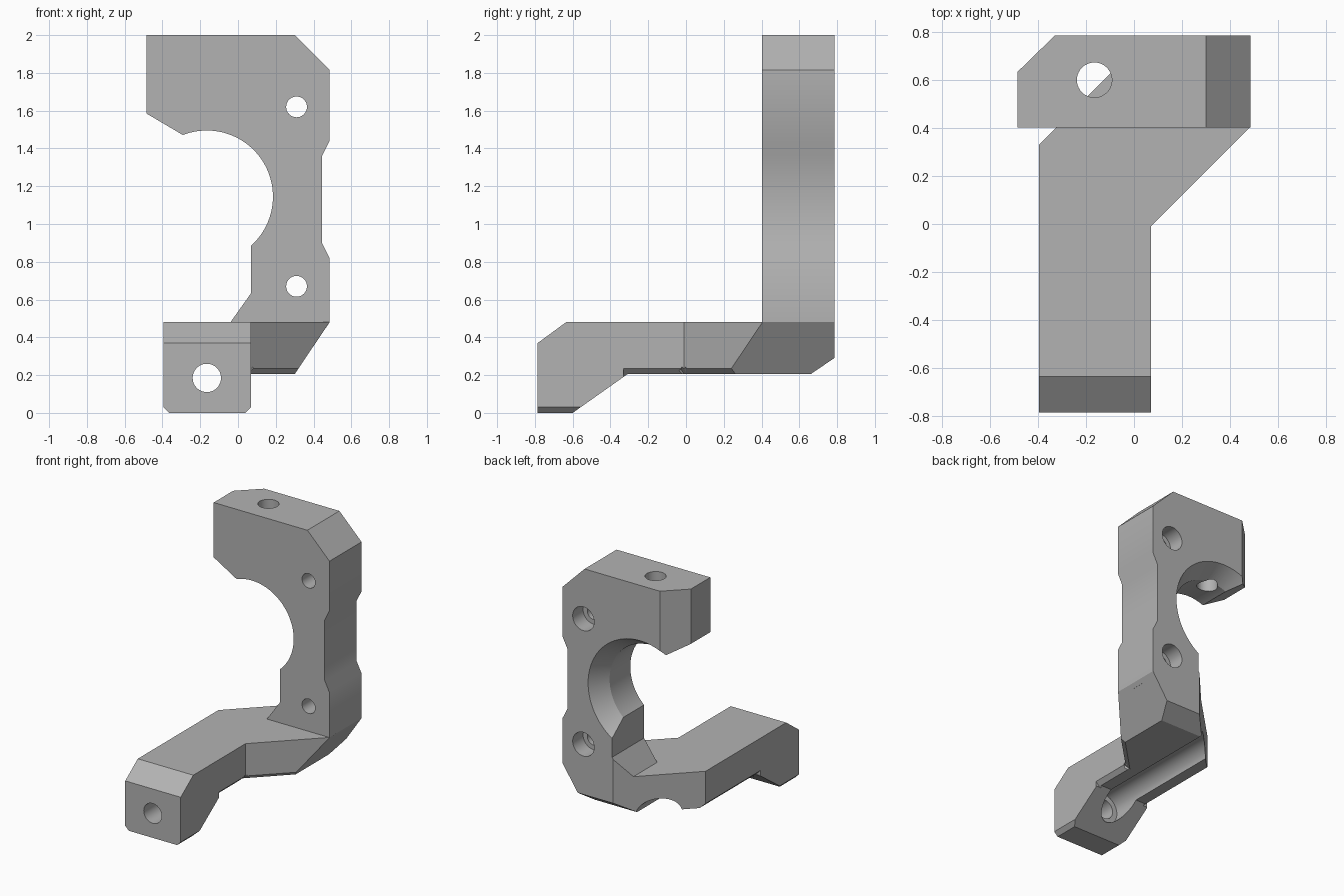
import bpy, bmesh
from mathutils import Vector

if "Cube" in bpy.data.objects:
    bpy.data.objects.remove(bpy.data.objects["Cube"])

grey = bpy.data.materials.new("plain grey")
grey.use_nodes = True
grey.diffuse_color = (0.45, 0.45, 0.45, 1)
grey.node_tree.nodes["Principled BSDF"].inputs["Base Color"].default_value = (0.45, 0.45, 0.45, 1)


def finish(bm, name):
    bmesh.ops.recalc_face_normals(bm, faces=bm.faces)
    mesh = bpy.data.meshes.new(name)
    bm.to_mesh(mesh)
    bm.free()
    mesh.materials.append(grey)
    obj = bpy.data.objects.new(name, mesh)
    bpy.context.collection.objects.link(obj)
    return obj


def loft(name, rings):
    """Closed solid through equal-length rings of points."""
    bm = bmesh.new()
    loops = [[bm.verts.new(p) for p in ring] for ring in rings]
    n = len(loops[0])
    for a, b in zip(loops, loops[1:]):
        for i in range(n):
            j = (i + 1) % n
            bm.faces.new((a[i], a[j], b[j], b[i]))
    bm.faces.new(loops[0])
    bm.faces.new(loops[-1])
    return finish(bm, name)


def prism(name, outline, axis, lo, hi):
    """Extrude a 2D outline along one axis."""
    def place(p, d):
        p = list(p)
        p.insert("xyz".index(axis), d)
        return p
    return loft(name, [[place(p, d) for p in outline] for d in (lo, hi)])


def lathe(name, centre, axis, profile, sides=64):
    """Round cutter: profile holds (position along axis, radius)."""
    quat = Vector(axis).to_track_quat("Z", "Y")
    u, v, w = (quat @ Vector(e) for e in ((1, 0, 0), (0, 1, 0), (0, 0, 1)))
    from_angle = [Vector((1, 0)), ]
    from math import cos, sin, tau
    ring = [(cos(tau * i / sides), sin(tau * i / sides)) for i in range(sides)]
    return loft(name, [[Vector(centre) + w * t + (u * c + v * s) * r for c, s in ring]
                       for t, r in profile])


def combine(target, other, operation):
    mod = target.modifiers.new(operation, "BOOLEAN")
    mod.operation = operation
    mod.solver = "EXACT"
    mod.object = other
    bpy.context.view_layer.objects.active = target
    bpy.ops.object.modifier_apply(modifier=mod.name)
    bpy.data.objects.remove(other)


def edge_wedge(p, q, outward, z):
    """Cutter for a small chamfer on a bottom edge running p to q."""
    out = Vector((*outward, 0)).normalized()
    section = ((-0.04, -0.01), (0.01, 0.04), (0.01, -0.01))
    return loft("edge_wedge", [[Vector((*end, z)) + out * s + Vector((0, 0, h))
                                for s, h in section] for end in (p, q)])


# Arm: plan outline met with the side profile
bracket = prism("bracket", [(-0.395, -0.785), (0.07, -0.785), (0.07, -0.01), (0.485, 0.405),
                            (0.485, 0.785), (0.06, 0.785), (-0.395, 0.33)], "z", -0.1, 0.48)
side = prism("side_profile", [(-0.785, 0), (-0.6, 0), (-0.31, 0.205), (0.66, 0.205),
                              (0.785, 0.29), (0.785, 0.6), (-0.635, 0.6), (-0.635, 0.48),
                              (-0.785, 0.37)], "x", -0.6, 0.6)
combine(bracket, side, "INTERSECT")

# Sloping underside beneath the plate
combine(bracket, prism("undercut", [(0.2327, 0.105), (0.552, 0.58), (0.7, 0.58), (0.7, 0.105)],
                       "y", -0.2, 0.9), "DIFFERENCE")

# Small chamfers along the lower edges
for p, q, out, z in (((0.07, -0.85), (0.07, -0.56), (1, 0), 0),
                     ((-0.395, -0.85), (-0.395, -0.56), (-1, 0), 0),
                     ((0.07, -0.33), (0.07, 0.0), (1, 0), 0.205),
                     ((-0.395, -0.33), (-0.395, 0.4), (-1, 0), 0.205),
                     ((0.05, -0.03), (0.45, 0.37), (1, -1), 0.205)):
    combine(bracket, edge_wedge(p, q, out, z), "DIFFERENCE")

# Upright plate
plate = prism("plate", [(-0.485, 2), (0.30, 2), (0.485, 1.815), (0.485, 1.44), (0.445, 1.36),
                        (0.445, 0.90), (0.485, 0.82), (0.485, 0.48), (0.465, 0.45),
                        (-0.061, 0.45), (0.07, 0.635), (0.07, 1.3), (-0.2, 1.417),
                        (-0.485, 1.585)], "y", 0.402, 0.785)
combine(bracket, plate, "UNION")

# Vertical corner cuts at the rear
combine(bracket, prism("low_corner", [(-0.495, 0.23), (0.07, 0.795), (-0.495, 0.795)],
                       "z", 0.1, 0.7), "DIFFERENCE")
combine(bracket, prism("high_corner", [(-0.52, 0.6), (-0.32, 0.795), (-0.52, 0.795)],
                       "z", 1.2, 2.1), "DIFFERENCE")

# Large bore, flared at the rear
combine(bracket, lathe("bore", (-0.165, 0, 1.145), (0, 1, 0),
                       [(0.3, 0.35), (0.65, 0.35), (0.80, 0.445)], 96), "DIFFERENCE")

# Screw holes with wide rear recesses
for z in (0.67, 1.62):
    combine(bracket, lathe("screw_hole", (0.31, 0, z), (0, 1, 0),
                           [(0.2, 0.055), (0.66, 0.055), (0.66, 0.09), (0.85, 0.09)], 40),
            "DIFFERENCE")

# Top hole into the bore
combine(bracket, lathe("top_hole", (-0.165, 0.6, 0), (0, 0, 1),
                       [(1.2, 0.073), (2.1, 0.073)], 40), "DIFFERENCE")

# Foot hole opening into the groove under the arm
combine(bracket, lathe("groove", (-0.165, 0, 0.185), (0, 1, 0),
                       [(-0.9, 0.075), (-0.52, 0.075), (-0.52, 0.115), (0.85, 0.115)], 48),
        "DIFFERENCE")

bpy.ops.object.select_all(action="DESELECT")
bracket.select_set(True)
bpy.context.view_layer.objects.active = bracket
bpy.ops.object.shade_smooth_by_angle(angle=0.5)
